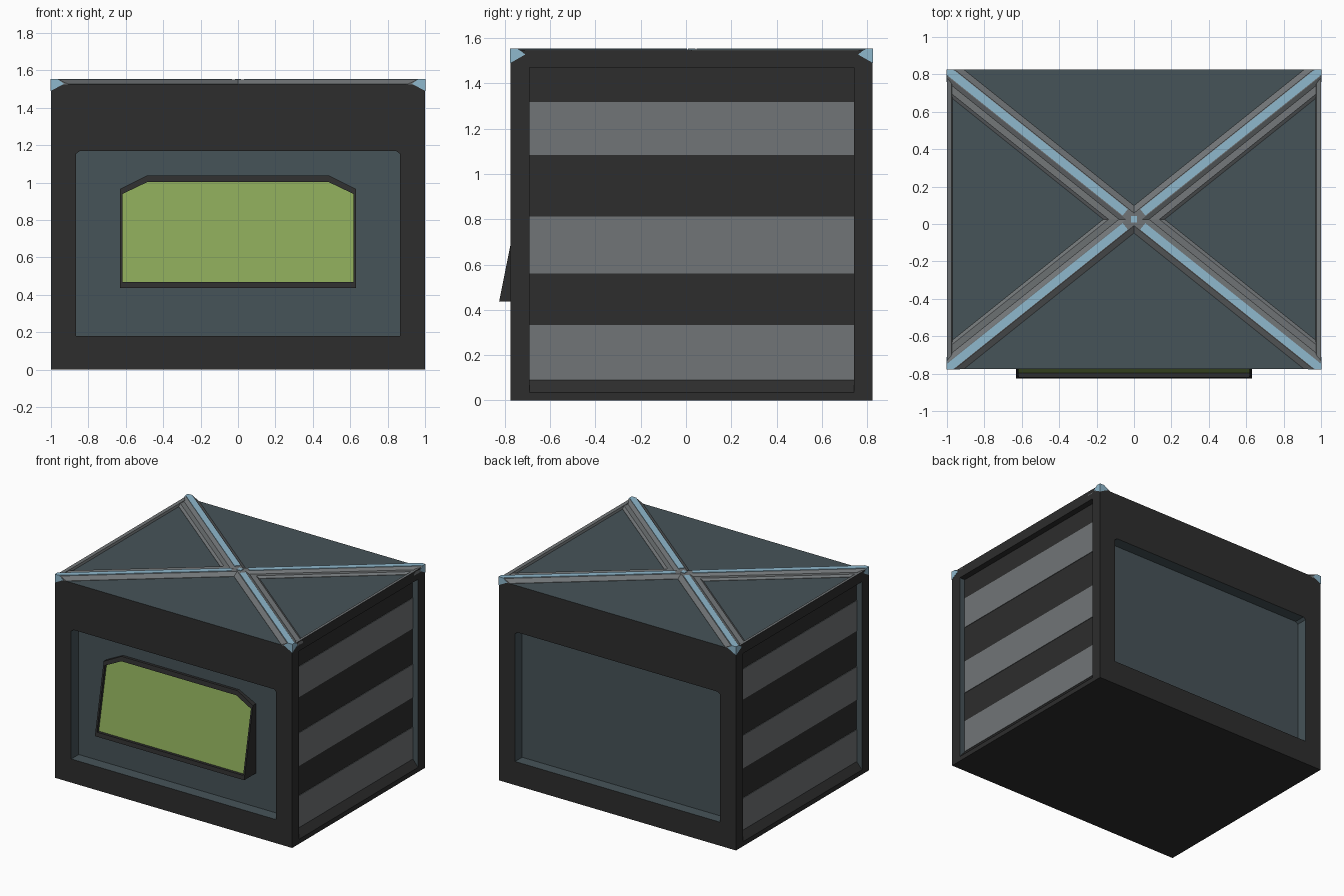
import bpy, bmesh, math
from mathutils import Vector

if "Cube" in bpy.data.objects:
    bpy.data.objects.remove(bpy.data.objects["Cube"])

YC, HX, HY = 0.025, 1.0, 0.8          # body centre and half sizes
Y0, Y1 = YC - HY, YC + HY


def mat(name, r, g, b):
    lin = lambda c: (c / 255 / 12.92) if c < 10 else ((c / 255 + 0.055) / 1.055) ** 2.4
    m = bpy.data.materials.new(name)
    m.diffuse_color = (lin(r), lin(g), lin(b), 1)
    m.use_nodes = True
    m.node_tree.nodes["Principled BSDF"].inputs["Base Color"].default_value = m.diffuse_color
    return m


MATS = [mat("charcoal", 45, 45, 45), mat("slate_teal", 70, 83, 88), mat("mid_grey", 113, 117, 119),
        mat("pale_blue", 143, 184, 205), mat("screen_green", 138, 168, 88)]
DARK, TEAL, GREY, BLUE, GREEN = range(5)


def finish(name, bm, m=None):
    bmesh.ops.recalc_face_normals(bm, faces=bm.faces)
    if m is not None:
        for f in bm.faces:
            f.material_index = m
    me = bpy.data.meshes.new(name)
    bm.to_mesh(me)
    bm.free()
    for x in MATS:
        me.materials.append(x)
    ob = bpy.data.objects.new(name, me)
    bpy.context.collection.objects.link(ob)
    return ob


def bm_prism(pts, offset):
    """Solid from a planar outline moved along an offset."""
    bm = bmesh.new()
    a = [bm.verts.new(p) for p in pts]
    b = [bm.verts.new(Vector(p) + Vector(offset)) for p in pts]
    bm.faces.new(a)
    bm.faces.new(b[::-1])
    n = len(a)
    for i in range(n):
        bm.faces.new((a[i], b[i], b[(i + 1) % n], a[(i + 1) % n]))
    return bm


def box(name, x0, x1, y0, y1, z0, z1, m):
    pts = [(x0, y0, z0), (x1, y0, z0), (x1, y1, z0), (x0, y1, z0)]
    return finish(name, bm_prism(pts, (0, 0, z1 - z0)), m)


def clip(bm, co, no):
    """Cut away everything on the side the normal points to and cap it."""
    r = bmesh.ops.bisect_plane(bm, geom=bm.verts[:] + bm.edges[:] + bm.faces[:], dist=1e-5,
                               plane_co=co, plane_no=no, clear_outer=True)
    edges = [e for e in r["geom_cut"] if isinstance(e, bmesh.types.BMEdge)]
    bmesh.ops.holes_fill(bm, edges=edges)


# body shell, teal on top
body = box("cabinet_body", -HX, HX, Y0, Y1, 0, 1.525, DARK)
for p in body.data.polygons:
    if p.normal.z > 0.9:
        p.material_index = TEAL

# recess cutters: front and back windows, side bays with sloped sill
cutters = []
win = [(-.865, .18), (.865, .18), (.865, 1.155), (.845, 1.17), (-.845, 1.17), (-.865, 1.155)]
for y, d in ((Y0 + 0.09, -0.2), (Y1 - 0.085, 0.2)):
    cutters.append(finish("window_cutter", bm_prism([(x, y, z) for x, z in win], (0, d, 0)), TEAL))
bay = [(.955, .09), (.955, 1.47), (1.1, 1.47), (1.1, .035), (1.0, .035)]
for s in (-1, 1):
    bm = bm_prism([(s * x, Y0 + .083, z) for x, z in bay], (0, 2 * HY - .166, 0))
    bmesh.ops.recalc_face_normals(bm, faces=bm.faces)
    for f in bm.faces:
        f.material_index = TEAL if abs(f.normal.y) > 0.9 else DARK
    cutters.append(finish("bay_cutter", bm))
bpy.context.view_layer.objects.active = body
for c in cutters:
    c.hide_render = True
    md = body.modifiers.new("cut", 'BOOLEAN')
    md.operation, md.solver, md.object = 'DIFFERENCE', 'EXACT', c
    bpy.ops.object.modifier_apply(modifier=md.name)
for c in cutters:
    bpy.data.objects.remove(c)

# grey side stripes
for s in (-1, 1):
    for z0, z1 in ((.09, .333), (.56, .812), (1.085, 1.318)):
        a, b = sorted((s * .953, s * .959))
        box("side_stripe", a, b, Y0 + .083, Y1 - .083, z0, z1, GREY)

# roof side edge bars: dark outside, grey on top
for s in (-1, 1):
    prof = [(1, 1.52), (1, 1.546), (.975, 1.542), (.968, 1.52)]
    bm = bm_prism([(s * x, Y0, z) for x, z in prof], (0, 2 * HY, 0))
    bmesh.ops.recalc_face_normals(bm, faces=bm.faces)
    for f in bm.faces:
        f.material_index = DARK if f.normal.x * s > 0.98 or abs(f.normal.y) > 0.9 else GREY
    finish("roof_edge_bar", bm)

# roof cross: four ribs with blue strips and corner caps
L = math.hypot(HX, HY)
rib = [(-.057, 1.515), (-.057, 1.527), (-.026, 1.551), (.026, 1.551), (.05, 1.537),
       (.085, 1.54), (.102, 1.527), (.102, 1.515)]
strip = [(-.022, 1.548), (-.022, 1.555), (.022, 1.555), (.022, 1.548)]
cap = [(1, .80, 1.49), (.93, .80, 1.528), (1, .735, 1.528), (.965, .80, 1.555),
       (1, .77, 1.555), (1, .80, 1.555), (.94, .75, 1.535)]
for sx in (-1, 1):
    for sy in (-1, 1):
        d = Vector((sx * HX / L, sy * HY / L, 0))
        side = Vector((sx * HY / L, -sy * HX / L, 0))
        for name, prof, t0, m in (("roof_rib", rib, -.2, GREY), ("rib_strip", strip, .06, BLUE)):
            base = Vector((0, YC, 0)) + d * t0
            bm = bm_prism([base + side * u + Vector((0, 0, z)) for u, z in prof], d * (L + .4))
            clip(bm, (sx * HX, 0, 0), (sx, 0, 0))
            clip(bm, (0, YC + sy * HY, 0), (0, sy, 0))
            clip(bm, (0, YC, 0), (-sx, 0, 0))
            clip(bm, (0, YC, 0), (0, -sy, 0))
            finish(name, bm, m)
        bm = bmesh.new()
        for x, y, z in cap:
            bm.verts.new((sx * (x + (.002 if x == 1 else 0)),
                          YC + sy * (y + (.002 if y == .80 else 0)), z))
        bmesh.ops.convex_hull(bm, input=bm.verts[:])
        finish("corner_cap", bm, BLUE)
box("roof_centre_stud", -.017, .017, YC - .017, YC + .017, 1.548, 1.555, BLUE)

# tilted screen: bezel with sunken green display
tilt = lambda z: -0.825 + 0.2 * (z - 0.44)
outer = [(-.63, .437), (.63, .437), (.63, .967), (.49, 1.037), (-.49, 1.037), (-.63, .967)]
inner = [(-.617, .468), (.617, .468), (.617, .94), (.485, 1.003), (-.485, 1.003), (-.617, .94)]
bm = bmesh.new()
loops = [[bm.verts.new((x, -.68, z)) for x, z in outer],
         [bm.verts.new((x, tilt(z), z)) for x, z in outer],
         [bm.verts.new((x, tilt(z), z)) for x, z in inner],
         [bm.verts.new((x, tilt(z) + .022, z)) for x, z in inner]]
for a, b in zip(loops, loops[1:]):
    for i in range(6):
        j = (i + 1) % 6
        bm.faces.new((a[i], a[j], b[j], b[i]))
bm.faces.new(loops[3]).material_index = GREEN
bm.faces.new(loops[0][::-1])
finish("screen", bm)
